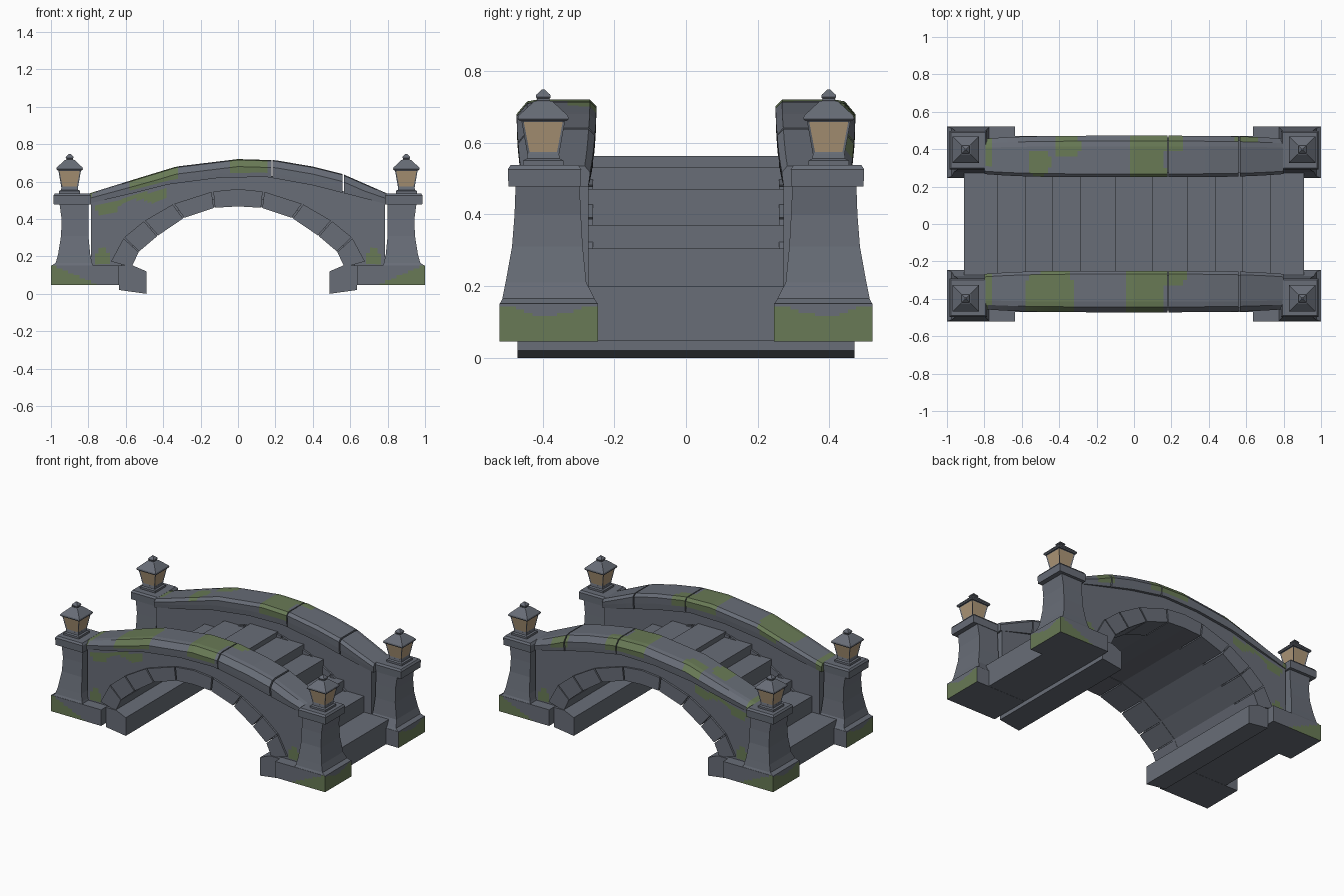
import bpy, bmesh, math
from mathutils import Vector

if "Cube" in bpy.data.objects:
    bpy.data.objects.remove(bpy.data.objects["Cube"])


def material(name, rgb):
    m = bpy.data.materials.new(name)
    m.diffuse_color = (*rgb, 1)
    m.use_nodes = True
    m.node_tree.nodes["Principled BSDF"].inputs["Base Color"].default_value = m.diffuse_color
    return m


MATS = [material("grey stone", (0.138, 0.153, 0.185)),
        material("green moss", (0.140, 0.195, 0.092)),
        material("amber glass", (0.42, 0.31, 0.19))]


def finish(name, bm, rule=None):
    """Turn a bmesh into an object; rule(centre, normal) picks the material."""
    bmesh.ops.recalc_face_normals(bm, faces=bm.faces)
    if rule:
        for f in bm.faces:
            f.material_index = rule(f.calc_center_median(), f.normal)
    me = bpy.data.meshes.new(name)
    bm.to_mesh(me)
    bm.free()
    for m in MATS:
        me.materials.append(m)
    ob = bpy.data.objects.new(name, me)
    bpy.context.collection.objects.link(ob)
    return ob


def skin(bm, rings):
    """Bridge equal-length rings of points and cap both ends."""
    vs = [[bm.verts.new(p) for p in r] for r in rings]
    n = len(vs[0])
    sides = []
    for a, b in zip(vs, vs[1:]):
        for i in range(n):
            j = (i + 1) % n
            sides.append(bm.faces.new((a[i], a[j], b[j], b[i])))
    bm.faces.new(vs[0])
    bm.faces.new(vs[-1])
    return sides


def prism(bm, pts, y0, y1):
    skin(bm, [[(x, y, z) for x, z in pts] for y in (y0, y1)])


def stack(bm, levels, sx, sy):
    """Rectangles (z, x0, x1, y0, y1) joined upward, mirrored to a corner."""
    return skin(bm, [[(sx * x, sy * y, z) for x, y in
                      ((x0, y0), (x1, y0), (x1, y1), (x0, y1))]
                     for z, x0, x1, y0, y1 in levels])


def interp(pts, x):
    if x <= pts[0][0]:
        return pts[0][1]
    for (x0, z0), (x1, z1) in zip(pts, pts[1:]):
        if x <= x1:
            return z0 + (z1 - z0) * (x - x0) / (x1 - x0)
    return pts[-1][1]


def stations(a, b, step=0.02):
    n = max(1, round((b - a) / step))
    return [a + (b - a) * i / n for i in range(n + 1)]


# Shared curves
TOP = [(-.80, .535), (-.55, .613), (-.33, .68), (0, .72), (.2, .714), (.4, .68), (.56, .64), (.80, .535)]
BOT = [(-.80, .482), (-.55, .54), (-.37, .585), (-.1, .62), (.15, .625), (.4, .58), (.80, .478)]
RING_MID = [(0, .515), (.15, .50), (.30, .455), (.44, .375), (.55, .275), (.62, .16), (.625, .10)]
JOINTS = [((.57, .14), (.68, .17)), ((.53, .225), (.61, .30)), ((.43, .31), (.50, .39)),
          ((.29, .405), (.345, .48)), ((.125, .46), (.135, .547))]

# Stair deck with the vault underneath
inner = [j[0] for j in JOINTS]
half = [(.91, .047), (.63, .047)] + [(x, z + .003) for x, z in inner] + [(0, .47)]
under = half + [(-x, z) for x, z in half[-2::-1]]
edges = [.91, .73, .582, .435, .29, .10]
tops = [.20, .305, .37, .47, .53]
right = []
for i, z in enumerate(tops):
    right += [(edges[i], z), (edges[i + 1], z)]
right += [(.10, .562)]
stairs = [(-x, z) for x, z in right] + right[::-1]
bm = bmesh.new()
prism(bm, under + stairs, -.285, .285)
finish("stair_deck", bm)

# Footings of the arch
for s, side in ((-1, "left"), (1, "right")):
    bm = bmesh.new()
    prism(bm, [(s * x, z) for x, z in ((.49, 0), (.635, .02), (.635, .15), (.56, .15), (.49, .12))], -.47, .47)
    finish(side + "_footing", bm)

# Moss patches (x, y, rx, ry) on each coping
PATCHES = {-1: [(-.45, -.40, .125, .14), (-.42, -.28, .07, .05), (.06, -.36, .10, .3), (.2, -.27, .08, .05),
                (-.79, -.33, .03, .12)],
           1: [(-.51, .33, .06, .07), (-.36, .42, .07, .05), (.06, .38, .09, .16), (.19, .44, .08, .05),
               (.14, .25, .05, .05), (-.79, .40, .03, .1), (.60, .47, .06, .04)]}

for s, side in ((-1, "front"), (1, "back")):
    # Side wall between arch and coping
    def wall_section(x):
        lo, hi = interp(RING_MID, abs(x)), interp(BOT, x) + .01
        zs = [lo + (hi - lo) * i / 14 for i in range(15)]
        return [(x, s * .45, z) for z in zs] + [(x, s * .272, z) for z in zs[::-1]]

    def wall_moss(c, n):
        d = interp(BOT, c.x) - c.z
        streak = -.76 < c.x < -.38 and .015 < d < .055 + .025 * math.sin(c.x * 25)
        low = abs(abs(c.x) - .73) < .04 and .16 < c.z < .25 - abs(abs(c.x) - .73)
        return int(abs(c.y) > .44 and (streak or low))

    bm = bmesh.new()
    xs = sorted(stations(-.785, .785) + [-.625, -.62, .62, .625])
    skin(bm, [wall_section(x) for x in xs])
    finish(side + "_wall", bm, wall_moss)

    # Coping stones
    def coping_section(x):
        t, b = interp(TOP, x), interp(BOT, x)
        k = 1 - .15 * (abs(x) / .8) ** 4
        h = t - b
        pts = [(.256, b), (.252, b + h * .4), (.25, t - .018), (.268, t), (.30, t), (.33, t), (.36, t), (.39, t),
               (.415, t), (.443, t - .005), (.472, t - min(.04, h * .5)), (.47, b + h * .25), (.468, b)]
        return [(x, s * (.365 + (y - .365) * k), z) for y, z in pts]

    def coping_moss(c, n):
        if n.z < -.3 or c.z < interp(TOP, c.x) - .06:
            return 0
        return int(any(((c.x - x) / rx) ** 4 + ((c.y - y) / ry) ** 4 < 1 for x, y, rx, ry in PATCHES[s]))

    bm = bmesh.new()
    for a, b in ((-.80, .178), (.184, .558), (.566, .80)):
        skin(bm, [coping_section(x) for x in stations(a, b)])
    finish(side + "_coping", bm, coping_moss)

    # Arch stones
    bm = bmesh.new()
    y0, y1 = s * .26, s * .463
    for m in (-1, 1):
        for (a, b), (c, d) in zip(JOINTS, JOINTS[1:]):
            a, b, c, d = map(Vector, (a, b, c, d))
            quad = [a.lerp(c, .02), b.lerp(d, .02), b.lerp(d, .97), a.lerp(c, .97)]
            prism(bm, [(m * p.x, p.y) for p in quad], y0, y1)
    prism(bm, [(-.123, .46), (0, .467), (.123, .46), (.132, .547), (0, .56), (-.132, .547)], y0, y1)
    finish(side + "_arch_stones", bm)


# Corner pillars with lanterns
def plinth_moss(c, n):
    x, y = abs(c.x), abs(c.y)
    if abs(n.z) > .5:
        return 0
    if abs(n.x) > .5:
        return int(x > .9 and c.z < .112 + .035 * abs(y - .385) / .13)
    return int(y > .4 and x > .76 and c.z < .05 + .45 * (x - .76))


for sx, a in ((-1, "left"), (1, "right")):
    for sy, b in ((-1, "front"), (1, "back")):
        tag = b + "_" + a + "_"
        # Plinth, gridded so the moss can follow a ragged edge
        bm = bmesh.new()
        bmesh.ops.create_cube(bm, size=1)
        bmesh.ops.subdivide_edges(bm, edges=bm.edges[:], cuts=11, use_grid_fill=True)
        for v in bm.verts:
            v.co = (sx * (.8175 + v.co.x * .365), sy * (.3825 + v.co.y * .275), .099 + v.co.z * .106)
        finish(tag + "plinth", bm, plinth_moss)

        # Flared shaft and cap
        bm = bmesh.new()
        stack(bm, [(.15, .775, .998, .246, .519), (.165, .78, .975, .255, .512), (.21, .79, .962, .278, .503),
                   (.31, .80, .946, .288, .485), (.40, .80, .943, .293, .478), (.485, .80, .955, .297, .475)], sx, sy)
        finish(tag + "shaft", bm)
        bm = bmesh.new()
        stack(bm, [(.478, .787, .985, .294, .495), (.525, .787, .987, .292, .497),
                   (.537, .795, .979, .30, .489)], sx, sy)
        finish(tag + "cap", bm)

        # Lantern: foot, glazed body, roof and finial
        def square(levels):
            return [(z, .9 - r, .9 + r, .398 - r, .398 + r) for z, r in levels]
        bm = bmesh.new()
        stack(bm, square([(.535, .056), (.55, .056), (.555, .046), (.568, .044)]), sx, sy)
        panes = stack(bm, square([(.566, .044), (.662, .061)]), sx, sy)
        stack(bm, square([(.66, .066), (.666, .071), (.675, .069), (.715, .026), (.717, .018), (.723, .018),
                          (.727, .021), (.734, .019), (.748, .004)]), sx, sy)
        bmesh.ops.recalc_face_normals(bm, faces=bm.faces)
        bmesh.ops.inset_individual(bm, faces=panes, thickness=.009, depth=-.003)
        for f in panes:
            f.material_index = 2
        finish(tag + "lantern", bm)
